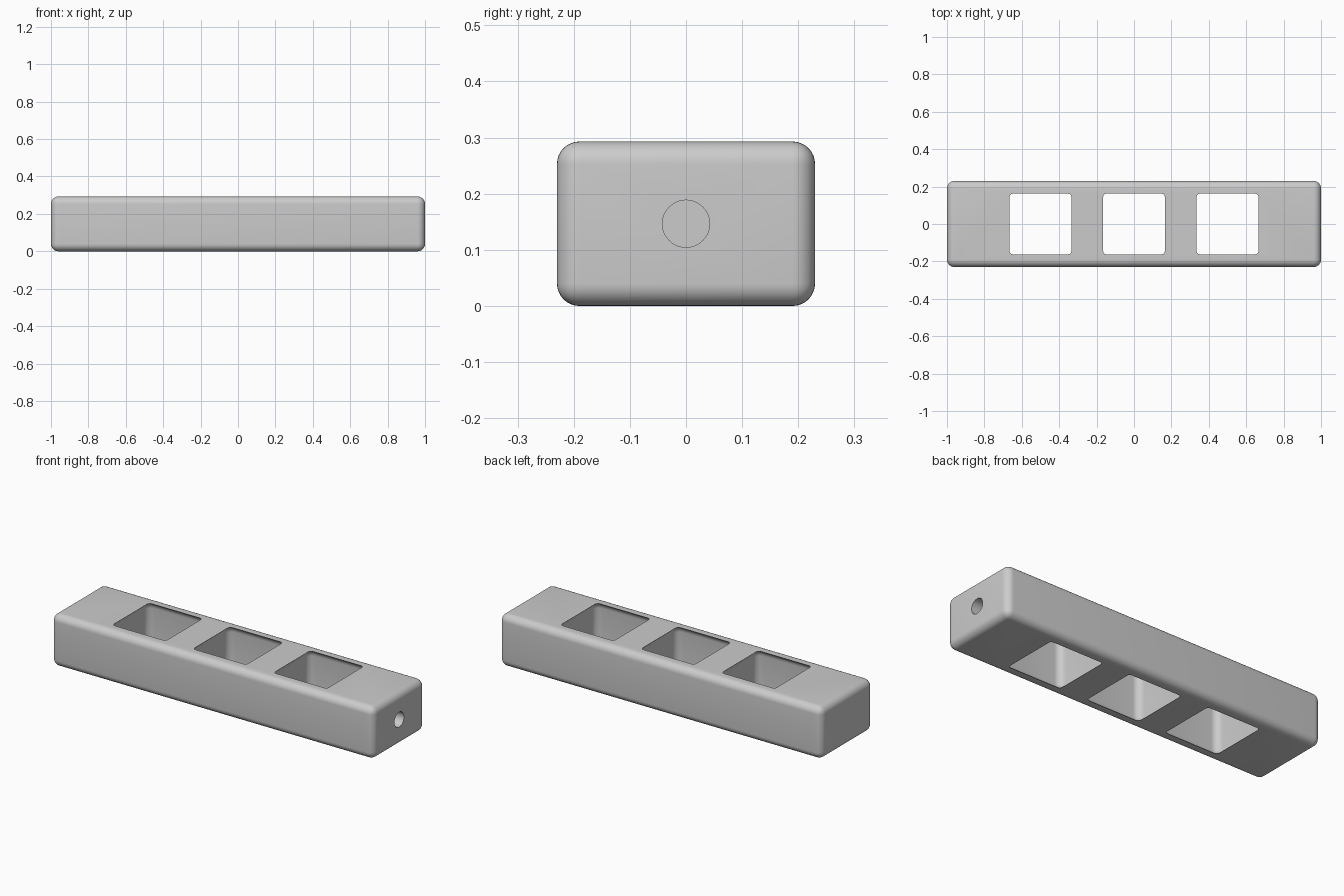
import bpy
import bmesh
from math import radians
from mathutils import Matrix, Vector

cube = bpy.data.objects.get("Cube")
if cube:
    bpy.data.objects.remove(cube, do_unlink=True)

LENGTH, WIDTH, HEIGHT = 2.0, 0.46, 0.293
ROUND = 0.04
MID = HEIGHT / 2

grey = bpy.data.materials.new("plain grey")
grey.use_nodes = True
color = (0.6, 0.6, 0.6, 1)
grey.diffuse_color = color
grey.node_tree.nodes["Principled BSDF"].inputs["Base Color"].default_value = color


def add_object(name, bm):
    mesh = bpy.data.meshes.new(name)
    bm.to_mesh(mesh)
    bm.free()
    mesh.materials.append(grey)
    obj = bpy.data.objects.new(name, mesh)
    bpy.context.collection.objects.link(obj)
    return obj


def rounded_box(name, size, center):
    bm = bmesh.new()
    bmesh.ops.create_cube(bm, size=1)
    bmesh.ops.scale(bm, vec=Vector(size), verts=bm.verts)
    bmesh.ops.bevel(bm, geom=bm.edges[:], offset=ROUND, segments=8,
                    profile=0.5, affect='EDGES')
    bmesh.ops.translate(bm, vec=Vector(center), verts=bm.verts)
    return add_object(name, bm)


# Rounded bar
bar = rounded_box("bar", (LENGTH, WIDTH, HEIGHT), (0, 0, MID))

# Three softly rounded windows, slightly taller than the bar so a lip remains
cutters = [rounded_box("window_cutter", (0.376, 0.37, HEIGHT + 0.008), (x, 0, MID))
           for x in (-0.5, 0, 0.5)]

# Blind round hole in the left end
bm = bmesh.new()
bmesh.ops.create_cone(bm, cap_ends=True, segments=48, radius1=0.042, radius2=0.042,
                      depth=0.4, matrix=Matrix.Translation((LENGTH / 2, 0, MID))
                      @ Matrix.Rotation(radians(90), 4, 'Y'))
cutters.append(add_object("hole_cutter", bm))

# Cut the openings
bpy.context.view_layer.objects.active = bar
bar.select_set(True)
for cutter in cutters:
    mod = bar.modifiers.new("cut", 'BOOLEAN')
    mod.operation = 'DIFFERENCE'
    mod.solver = 'EXACT'
    mod.object = cutter
    bpy.ops.object.modifier_apply(modifier=mod.name)
    bpy.data.objects.remove(cutter, do_unlink=True)

bpy.ops.object.shade_smooth_by_angle(angle=radians(30))
